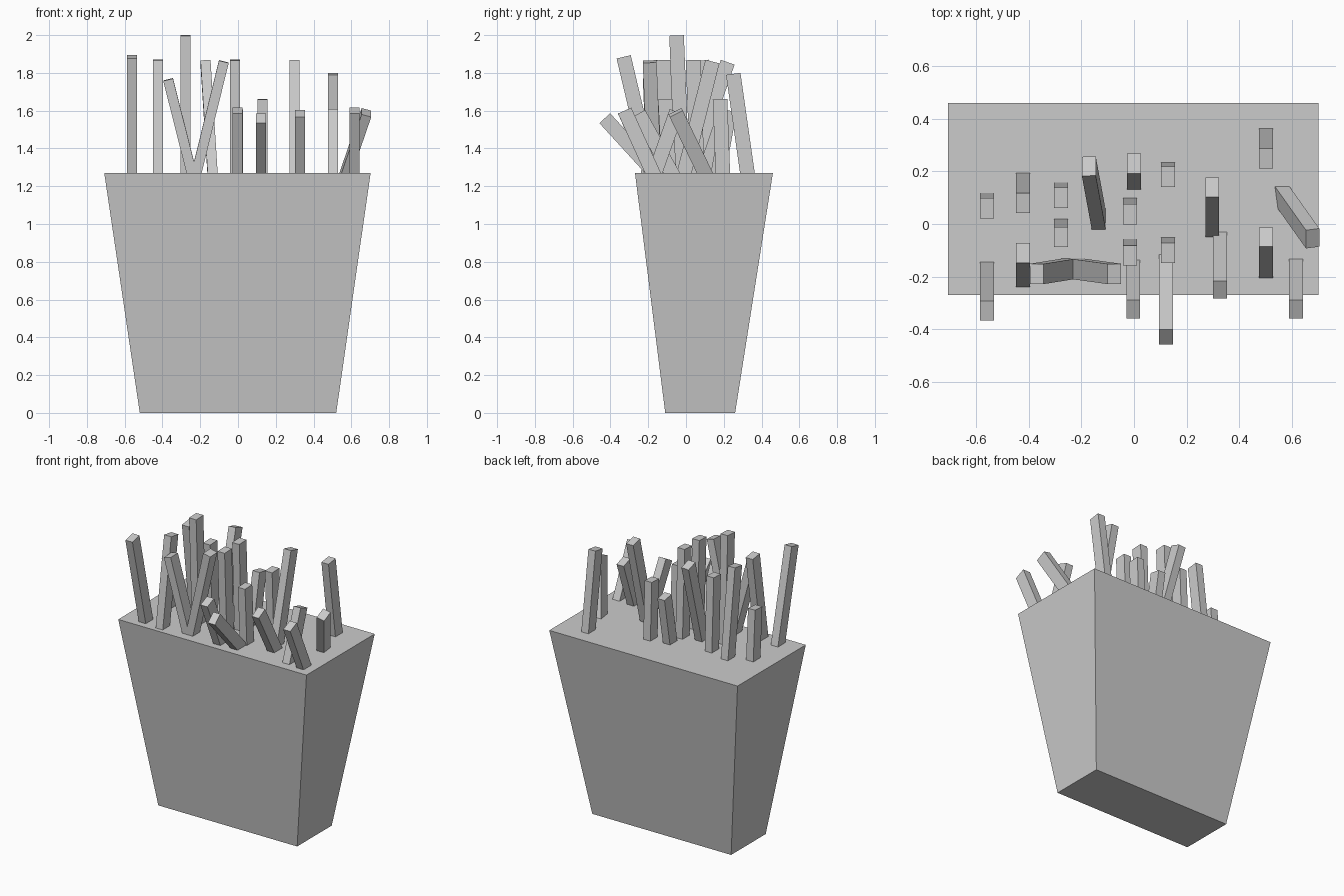
import bpy, bmesh
from mathutils import Vector, Matrix

RIM = 1.27


def cube_object(name, place):
    """Unit cube whose corners are mapped through place()."""
    bm = bmesh.new()
    bmesh.ops.create_cube(bm, size=1)
    for v in bm.verts:
        v.co = place(v.co)
    bmesh.ops.recalc_face_normals(bm, faces=bm.faces)
    mesh = bpy.data.meshes.new(name)
    bm.to_mesh(mesh)
    bm.free()
    obj = bpy.data.objects.new(name, mesh)
    bpy.context.collection.objects.link(obj)
    return obj


# Tapered carton, closed at the top
def carton_shape(c):
    top = c.z > 0
    w, d, x0, y0 = (1.41, 0.73, -0.003, 0.095) if top else (1.04, 0.37, 0, 0.075)
    return Vector((x0 + c.x * w, y0 + c.y * d, RIM if top else 0))


cube_object("carton", carton_shape)


# Square-cut stick from a point on the carton top to its tip
def fry(name, bx, by, tx, ty, tz):
    base, tip = Vector((bx, by, RIM)), Vector((tx, ty, tz))
    z = (tip - base).normalized()
    base -= z * 0.03
    y = z.cross(Vector((1, 0, 0))).normalized()
    x = y.cross(z)
    length = (tip - base).length
    return cube_object(name, lambda c: base + x * c.x * 0.053 + y * c.y * 0.077
                       + z * (c.z + 0.5) * length)


# base x, base y, tip x, tip y, tip z
straight = [  # x, base y, tip y, tip z
    (-0.56, 0.08, 0.06, 1.61), (-0.56, -0.185, -0.33, 1.885),
    (-0.423, 0.155, 0.08, 1.865), (-0.423, -0.2, -0.11, 1.86),
    (-0.278, 0.12, 0.10, 1.77), (-0.278, -0.02, -0.05, 1.998),
    (0.0, 0.17, 0.23, 1.60), (-0.016, 0.06, 0.037, 1.868),
    (-0.016, -0.095, -0.12, 1.868), (-0.003, -0.18, -0.325, 1.60),
    (0.13, 0.195, 0.18, 1.66), (0.13, -0.09, -0.11, 1.66),
    (0.122, -0.165, -0.43, 1.56), (0.298, -0.01, 0.14, 1.86),
    (0.328, -0.075, -0.25, 1.585), (0.503, 0.325, 0.25, 1.795),
    (0.503, -0.165, -0.05, 1.595), (0.617, -0.175, -0.325, 1.60),
]
sideways = [
    (-0.135, 0.02, -0.172, 0.22, 1.855), (-0.245, -0.17, -0.37, -0.19, 1.765),
    (-0.22, -0.17, -0.075, -0.19, 1.86), (0.57, 0.1, 0.68, -0.055, 1.59),
]
fries = [(x, by, x, ty, tz) for x, by, ty, tz in straight] + sideways
for i, f in enumerate(fries):
    fry(f"fry_{i + 1}", *f)
